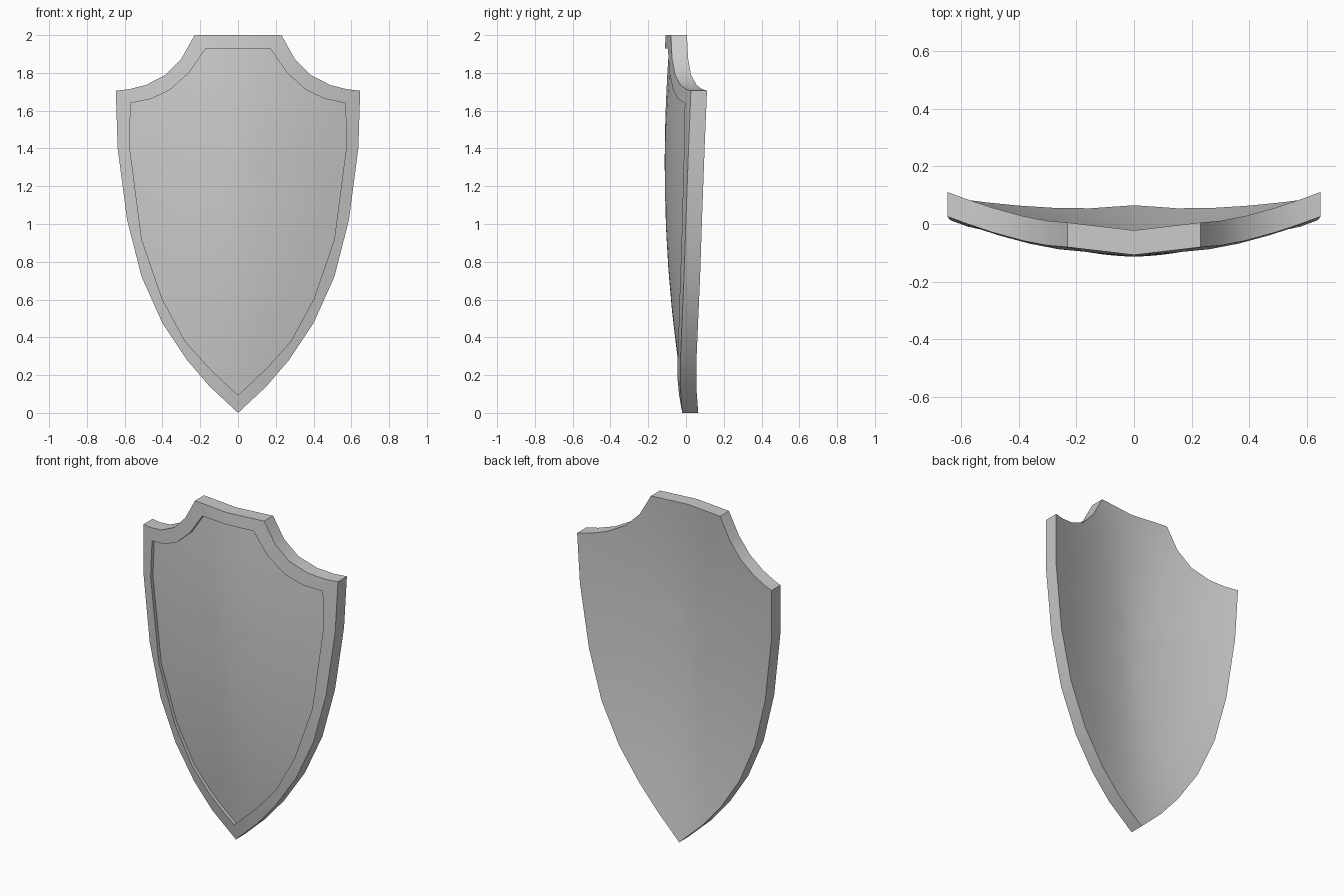
import bpy, bmesh, math

if "Cube" in bpy.data.objects:
    bpy.data.objects.remove(bpy.data.objects["Cube"])

THICK, RECESS, CENTRE_Z = 0.085, 0.022, 1.2

# Right half outlines (x, z), top centre to bottom tip
OUTER = [(0, 2), (.23, 2), (.30, 1.875), (.385, 1.788), (.49, 1.735), (.58, 1.713),
         (.647, 1.706), (.637, 1.40), (.587, 1.02), (.51, .72), (.40, .475),
         (.27, .28), (.15, .14), (0, 0)]
INNER = [(0, 1.93), (.17, 1.93), (.26, 1.80), (.36, 1.71), (.46, 1.662), (.52, 1.65),
         (.568, 1.64), (.575, 1.42), (.51, .92), (.40, .60), (.28, .38),
         (.165, .25), (.082, .17), (0, .095)]


def mirrored(half):
    return half + [(-x, z) for x, z in reversed(half[1:-1])]


def front_y(x, z):
    """Curved front surface: bowed across the width and along the height."""
    return -.02 - .181 * z + .0759 * z**2 - .00357 * z**3 + .314 * abs(x)**1.67


bm = bmesh.new()


def ring(outline, offset, scale=1):
    verts = []
    for x, z in outline:
        x, z = x * scale, CENTRE_Z + (z - CENTRE_Z) * scale
        verts.append(bm.verts.new((x, front_y(x, z) + offset, z)))
    return verts


def fan(verts, offset):
    c = bm.verts.new((0, front_y(0, CENTRE_Z) + offset, CENTRE_Z))
    for a, b in zip(verts, verts[1:] + verts[:1]):
        bm.faces.new((a, b, c))


outer, inner = mirrored(OUTER), mirrored(INNER)
# Back sheet, side wall, rim, recess wall and panel as one chain of rings
rings = [ring(outer, THICK, s) for s in (.2, .4, .6, .8, 1)]
rings += [ring(outer, 0), ring(inner, 0)]
rings += [ring(inner, RECESS, s) for s in (1, .8, .6, .4, .2)]
for r, s in zip(rings, rings[1:]):
    for i in range(len(r)):
        j = (i + 1) % len(r)
        bm.faces.new((r[i], r[j], s[j], s[i]))
fan(rings[0], THICK)
fan(rings[-1], RECESS)
bmesh.ops.recalc_face_normals(bm, faces=bm.faces)

mesh = bpy.data.meshes.new("shield")
bm.to_mesh(mesh)
bm.free()
shield = bpy.data.objects.new("shield", mesh)
bpy.context.collection.objects.link(shield)
bpy.context.view_layer.objects.active = shield
shield.select_set(True)
bpy.ops.object.shade_smooth_by_angle(angle=math.radians(30))
